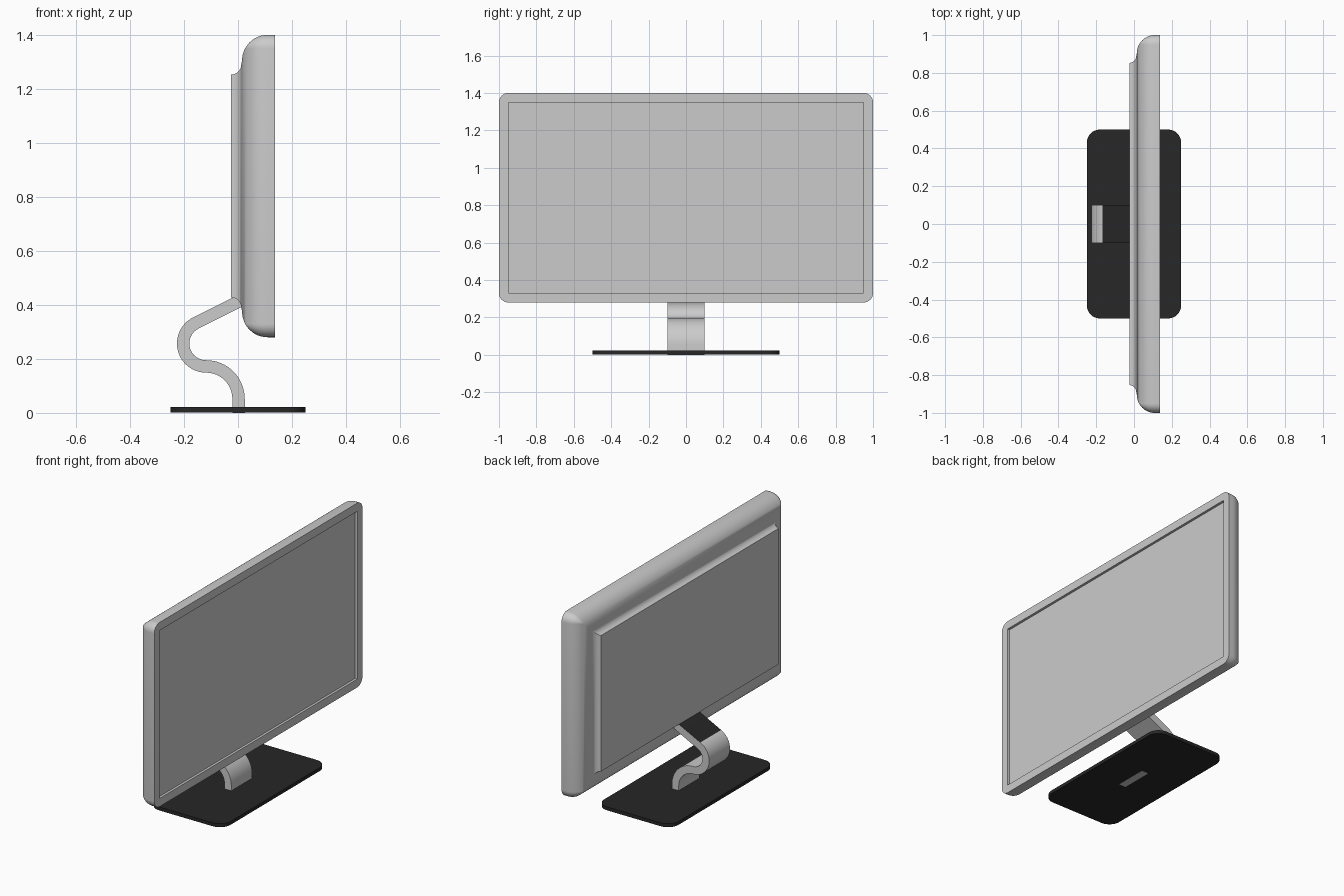
import bpy, bmesh
from math import sin, cos, pi, radians
from mathutils import Vector

if "Cube" in bpy.data.objects:
    bpy.data.objects.remove(bpy.data.objects["Cube"])

black = bpy.data.materials.new("black_plastic")
black.diffuse_color = (0.02, 0.02, 0.02, 1)
black.use_nodes = True
black.node_tree.nodes["Principled BSDF"].inputs["Base Color"].default_value = black.diffuse_color


def rounded_rect(hw, hh, r, n=8):
    """Outline points; every corner has n+1 points, even when r is 0."""
    pts = []
    for i, (sx, sy) in enumerate([(1, 1), (-1, 1), (-1, -1), (1, -1)]):
        for k in range(n + 1):
            a = (i + k / n) * pi / 2
            pts.append((sx * (hw - r) + r * cos(a), sy * (hh - r) + r * sin(a)))
    return pts


def loft(name, rings):
    """Skin equal-length closed rings and cap both ends."""
    bm = bmesh.new()
    rows = [[bm.verts.new(p) for p in ring] for ring in rings]
    n = len(rows[0])
    for a, b in zip(rows, rows[1:]):
        for i in range(n):
            bm.faces.new((a[i], a[(i + 1) % n], b[(i + 1) % n], b[i]))
    bm.faces.new(rows[0])
    bm.faces.new(rows[-1])
    bmesh.ops.remove_doubles(bm, verts=bm.verts, dist=1e-5)
    bmesh.ops.recalc_face_normals(bm, faces=bm.faces)
    mesh = bpy.data.meshes.new(name)
    bm.to_mesh(mesh)
    bm.free()
    obj = bpy.data.objects.new(name, mesh)
    bpy.context.collection.objects.link(obj)
    bpy.context.view_layer.objects.active = obj
    bpy.ops.object.select_all(action='DESELECT')
    obj.select_set(True)
    bpy.ops.object.shade_smooth_by_angle(angle=radians(30))
    return obj


# Monitor shell: (inset, x) profile from recessed screen, round the rim, to back
profile = [(0.05, 0.122), (0.05, 0.137), (0, 0.137)]
for k in range(13):                                   # convex shoulder
    a = k / 12 * pi / 2
    profile.append((0.095 * (1 - cos(a)), 0.11 - 0.095 * sin(a)))
for k in range(9):                                    # concave step
    a = k / 8 * pi / 2
    profile.append((0.11 + 0.037 * sin(a), -0.025 + 0.037 * cos(a)))
profile[-1] = (0.147, -0.025)
loft("monitor_shell", [
    [(x, y, 0.84 + z) for y, z in
     rounded_rect(1 - d, 0.56 - d, max(0.05 - d, 0))]
    for d, x in profile])

# Base plate
base = loft("base_plate", [
    [(x, y, z) for x, y in rounded_rect(0.25, 0.5, 0.07)] for z in (0.001, 0.022)])
base.data.materials.append(black)

# Stand: curved strap following a centre line in the xz plane
cx, cz, r = -0.118, 0.257, 0.085
path = [(0.002, 0, 0, 1)]
for k in range(17):                                   # lower bend
    a = k / 16 * pi / 2
    path.append((cx + 0.12 * cos(a), 0.052 + 0.12 * sin(a), -sin(a), cos(a)))
for k in range(1, 29):                                # hook at the back
    a = radians(270 - k / 28 * 153.4)
    path.append((cx + r * cos(a), cz + r * sin(a), sin(a), -cos(a)))
x, z, tx, tz = path[-1]
path.append((x + 0.18 * tx, z + 0.18 * tz, tx, tz))   # straight arm
t = 0.023
stand = loft("stand_neck", [
    [(x - s * t * tz, y, z + s * t * tx)
     for s, y in ((1, -0.1), (1, 0.1), (-1, 0.1), (-1, -0.1))]
    for x, z, tx, tz in path])

# Black upper face of the straight arm
stand.data.materials.append(None)
stand.data.materials.append(black)
for f in stand.data.polygons:
    if f.area > 0.02 and f.normal.z > 0.5:
        f.material_index = 1
